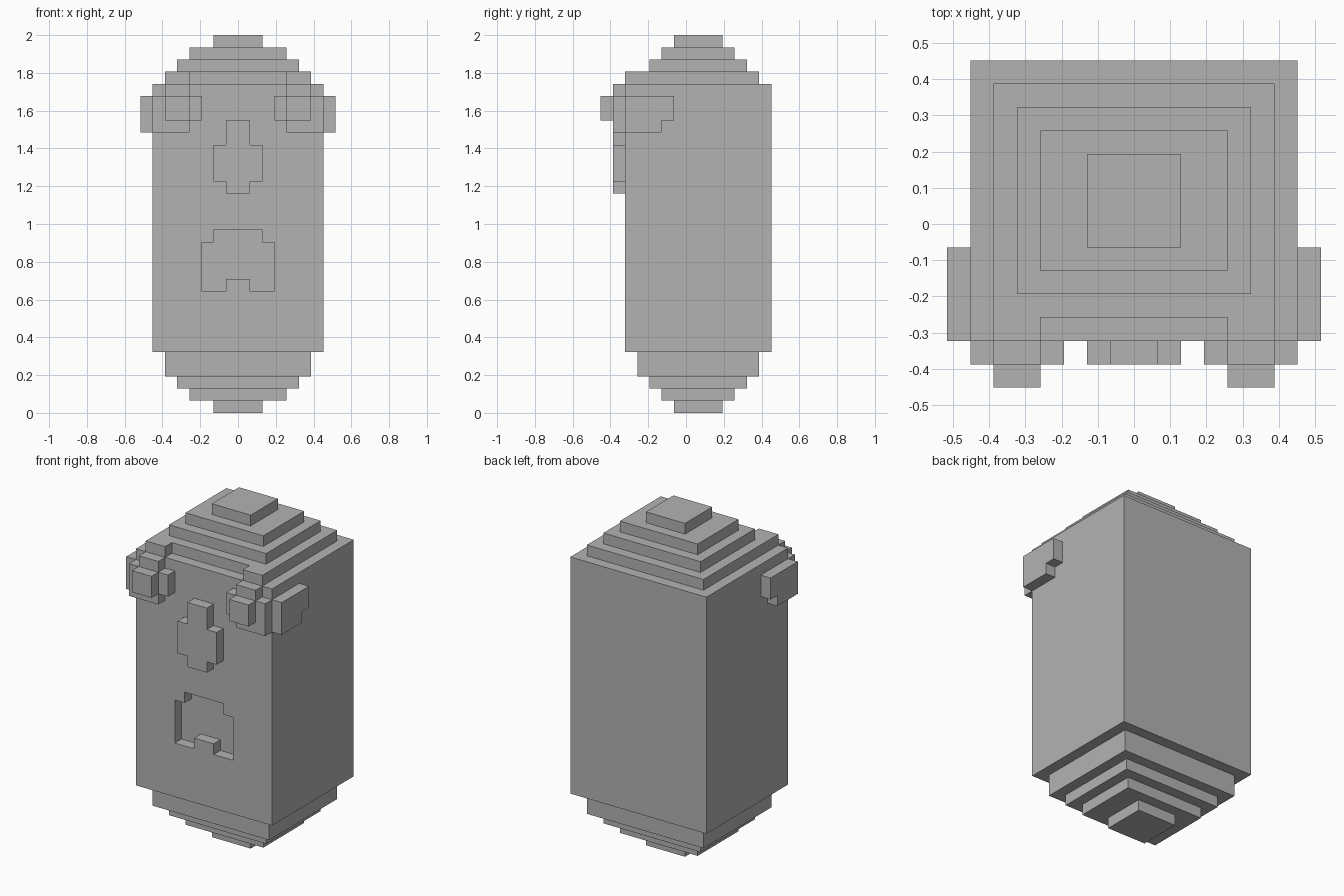
import bpy
import bmesh

cube = bpy.data.objects.get("Cube")
if cube:
    bpy.data.objects.remove(cube, do_unlink=True)

U = 2 / 31  # one block; the model is 31 blocks tall

grey = bpy.data.materials.new("stone_grey")
grey.use_nodes = True
colour = (0.45, 0.45, 0.45, 1)
grey.diffuse_color = colour
grey.node_tree.nodes["Principled BSDF"].inputs["Base Color"].default_value = colour


def prism(name, outline, axis, lo, hi):
    """Extrude an outline (in blocks) along x, y or z from lo to hi."""
    place = {"x": lambda a, b, d: (d, a, b),
             "y": lambda a, b, d: (a, d, b),
             "z": lambda a, b, d: (a, b, d)}[axis]
    bm = bmesh.new()
    face = bm.faces.new([bm.verts.new(place(a, b, lo)) for a, b in outline])
    new = bmesh.ops.extrude_face_region(bm, geom=[face])["geom"]
    verts = [v for v in new if isinstance(v, bmesh.types.BMVert)]
    bmesh.ops.translate(bm, verts=verts, vec=place(0, 0, hi - lo))
    bmesh.ops.scale(bm, verts=bm.verts, vec=(U, U, U))
    bmesh.ops.recalc_face_normals(bm, faces=bm.faces)
    mesh = bpy.data.meshes.new(name)
    bm.to_mesh(mesh)
    bm.free()
    mesh.materials.append(grey)
    obj = bpy.data.objects.new(name, mesh)
    bpy.context.collection.objects.link(obj)
    return obj


def rect(x0, x1, y0, y1):
    return [(x0, y0), (x1, y0), (x1, y1), (x0, y1)]


def symmetric(half):
    """Complete a right-hand outline by mirroring it across x = 0."""
    return half + [(-a, b) for a, b in reversed(half)]


# Main body with the recessed mouth
body = prism("body", rect(-7, 7, -5, 7), "z", 5, 27)
mouth = prism("mouth_cutter", symmetric(
    [(1, 11), (1, 10), (3, 10), (3, 14), (2, 14), (2, 15)]), "y", -6, -4)
mouth.hide_render = True
cut = body.modifiers.new("mouth", "BOOLEAN")
cut.operation = "DIFFERENCE"
cut.solver = "EXACT"
cut.object = mouth
bpy.context.view_layer.objects.active = body
bpy.ops.object.modifier_apply(modifier=cut.name)
bpy.data.objects.remove(mouth, do_unlink=True)

# Stepped tiers above and below: half width, bottom, top
tiers = {
    "top": [(6, 27, 28), (5, 28, 29), (4, 29, 30), (2, 30, 31)],
    "bottom": [(6, 3, 5), (5, 2, 3), (4, 1, 2), (2, 0, 1)],
}
for end, steps in tiers.items():
    for i, (half, lo, hi) in enumerate(steps, 1):
        prism(f"{end}_tier_{i}", rect(-half, half, 2 - half, half) if half > 2
              else rect(-half, half, -1, 3), "z", lo, hi)

# Nose
prism("nose", symmetric(
    [(1, 18), (1, 19), (2, 19), (2, 22), (1, 22), (1, 24)]), "y", -6, -5)

# Eyes, brows and side plates
for side, s in (("left", 1), ("right", -1)):
    socket = [(3, 24), (4, 24), (4, 23), (7, 23), (7, 26), (3, 26)]
    prism(f"{side}_eye_socket", [(s * a, b) for a, b in socket], "y", -6, -5)
    prism(f"{side}_eye", rect(s * 4, s * 6, 24, 26), "y", -7, -6)
    prism(f"{side}_lower_brow", rect(s * 4, s * 6, 26, 27), "y", -6, -5)
    prism(f"{side}_upper_brow", rect(s * 4, s * 6, 27, 28), "y", -5, -4)
    plate = [(-5, 23), (-2, 23), (-2, 24), (-1, 24), (-1, 26), (-5, 26)]
    prism(f"{side}_side_plate", plate, "x", s * 7, s * 8)
